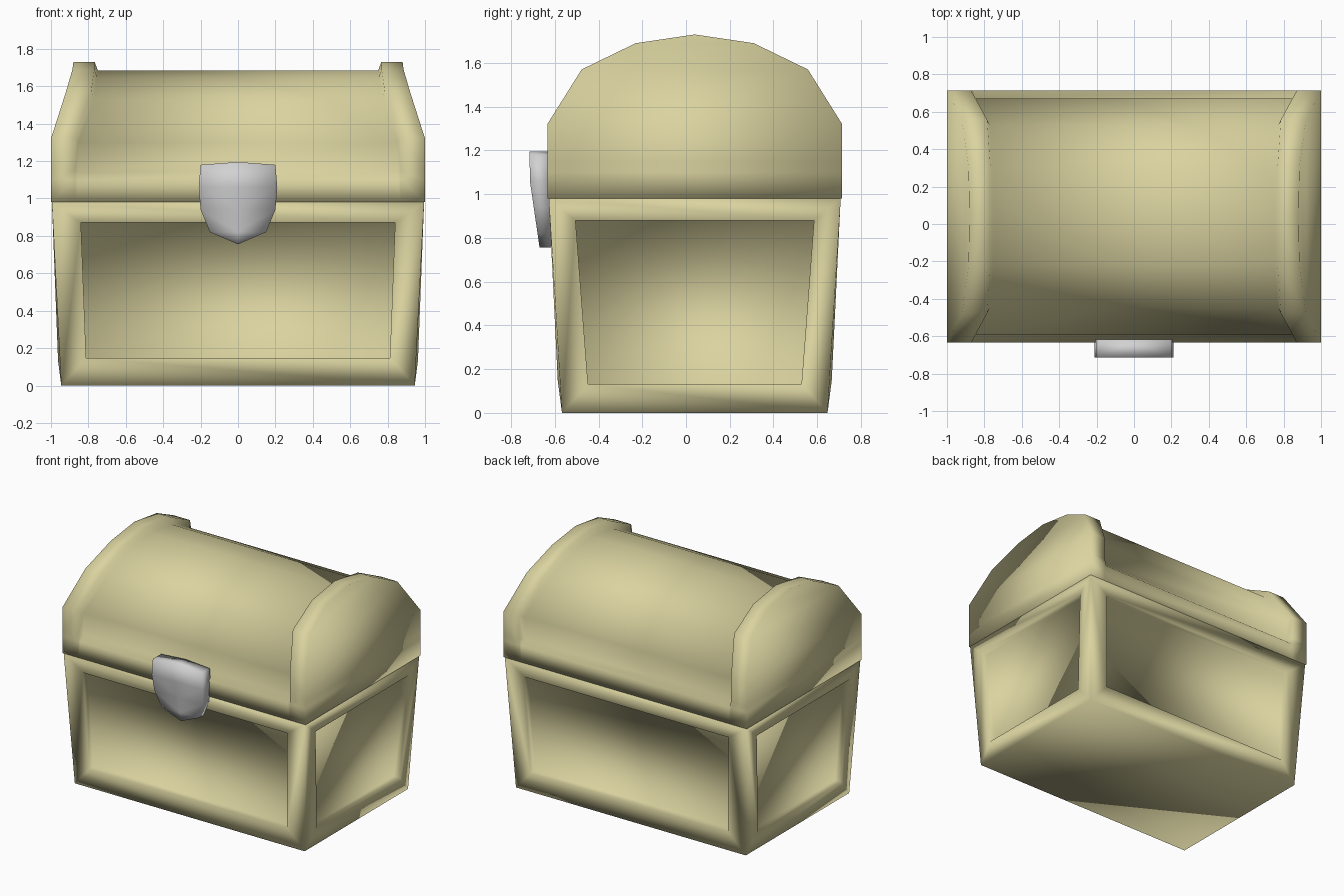
import bpy, bmesh
from mathutils import Vector

if "Cube" in bpy.data.objects:
    bpy.data.objects.remove(bpy.data.objects["Cube"])

CY = 0.04  # depth centre of the chest


def material(name, rgb):
    m = bpy.data.materials.new(name)
    m.diffuse_color = (*rgb, 1)
    m.use_nodes = True
    m.node_tree.nodes["Principled BSDF"].inputs["Base Color"].default_value = m.diffuse_color
    return m


KHAKI = material("khaki wood", (0.70, 0.65, 0.35))
SILVER = material("silver metal", (0.64, 0.64, 0.64))


def finish(bm, name, mat):
    bmesh.ops.remove_doubles(bm, verts=bm.verts, dist=0.0005)
    bmesh.ops.recalc_face_normals(bm, faces=bm.faces)
    for f in bm.faces:
        f.smooth = True
    me = bpy.data.meshes.new(name)
    bm.to_mesh(me)
    bm.free()
    me.materials.append(mat)
    ob = bpy.data.objects.new(name, me)
    bpy.context.collection.objects.link(ob)


def face(bm, pts):
    """Add a face, skipping repeated points."""
    out = []
    for p in map(Vector, pts):
        if all((p - q).length > 0.0005 for q in out):
            out.append(p)
    if len(out) > 2:
        bm.faces.new([bm.verts.new(p) for p in out])


def bridge(bm, a, b):
    """Join two rows of points with quads."""
    for i in range(len(a) - 1):
        face(bm, (a[i], a[i + 1], b[i + 1], b[i]))


# Body: tapered box with a shallow framed recess on all four sides
bm = bmesh.new()
TOP, BOT = (0.995, 0.667, 0.98), (0.945, 0.607, 0.0)
RECESS = 0.05


def body_side(axis, sign, in_top, in_bot):
    """in_top / in_bot: half width and height of the panel opening."""
    def pt(along, out, z):
        v = (along, sign * out) if axis == 1 else (sign * out, along)
        return (v[0], v[1] + CY, z)

    def ring(rows):
        (wt, ot, zt), (wb, ob, zb) = rows
        return [pt(-wt, ot, zt), pt(wt, ot, zt), pt(wb, ob, zb), pt(-wb, ob, zb)]

    def slope(z):  # outward position of the wall, slightly bulged low down
        t = z / TOP[2]
        return BOT[axis] + (TOP[axis] - BOT[axis]) * t + 0.012 * (1 - t)

    o = 1 - axis
    outer = ring(((TOP[o], TOP[axis], TOP[2]), (BOT[o], BOT[axis], BOT[2])))
    rim = ring([(w, slope(z), z) for w, z in (in_top, in_bot)])
    floor = ring([(w, slope(z) - RECESS, z) for w, z in (in_top, in_bot)])
    for a, b in ((outer, rim), (rim, floor)):
        bridge(bm, a + a[:1], b + b[:1])
    face(bm, floor)


for s in (-1, 1):
    body_side(1, s, (0.84, 0.871), (0.812, 0.148))
    body_side(0, s, (0.545, 0.879), (0.488, 0.132))
for hx, hy, z in (TOP, BOT):
    face(bm, [(sx * hx, sy * hy + CY, z) for sx, sy in ((-1, -1), (1, -1), (1, 1), (-1, 1))])
finish(bm, "chest_body", KHAKI)

# Lid half profile: rim y, rim z, outer x, inner x, barrel y, barrel z, barrel end x
HALF = [
    (0.674, 0.98, 1.0, 0.87, 0.674, 0.98, 0.855),
    (0.674, 1.10, 1.0, 0.87, 0.674, 1.10, 0.855),
    (0.674, 1.15, 1.0, 0.87, 0.632, 1.14, 0.855),
    (0.674, 1.32, 1.0, 0.87, 0.632, 1.30, 0.855),
    (0.517, 1.57, 0.92, 0.785, 0.488, 1.53, 0.77),
    (0.270, 1.69, 0.885, 0.768, 0.258, 1.645, 0.752),
    (0.0, 1.73, 0.88, 0.766, 0.0, 1.685, 0.75),
]
PROFILE = [(-r[0], *r[1:4], -r[4], *r[5:]) for r in HALF] + HALF[-2::-1]

bm = bmesh.new()
rows = {}
for s in (-1, 1):
    outer = [(s * r[2], r[0] + CY, r[1]) for r in PROFILE]
    inner = [(s * r[3], r[0] + CY, r[1]) for r in PROFILE]
    barrel = [(s * r[6], r[4] + CY, r[5]) for r in PROFILE]
    bridge(bm, outer, inner)
    bridge(bm, inner, barrel)
    # End wall, folding inward above the shoulder
    face(bm, outer[:4] + outer[-4:])
    for i in (3, 4, 5):
        face(bm, (outer[i], outer[i + 1], outer[-2 - i], outer[-1 - i]))
    rows[s] = (outer, inner, barrel)
bridge(bm, rows[-1][2], rows[1][2])
under = [rows[-1][k] for k in (0, 1, 2)] + [rows[1][k] for k in (2, 1, 0)]
face(bm, [r[0] for r in under] + [r[-1] for r in reversed(under)])
finish(bm, "chest_lid", KHAKI)

# Latch: shield plate whose front slopes back toward its point
OUTLINE = [(0.2, 1.18), (0.21, 1.06), (0.2, 0.94), (0.15, 0.82), (0.0, 0.755)]
MIDDLE = [1.195, 1.06, 0.94, 0.82, 0.755]


def front_y(z):
    return -0.715 + max(0.0, 1.07 - z) * 0.145


bm = bmesh.new()
for s in (-1, 1):
    edge = [(s * x, front_y(z), z) for x, z in OUTLINE]
    mid = [(0, front_y(z), z) for z in MIDDLE]
    back_edge = [(x, -0.618, z) for x, _, z in edge]
    back_mid = [(x, -0.618, z) for x, _, z in mid]
    bridge(bm, edge, mid)
    bridge(bm, back_edge, back_mid)
    bridge(bm, edge, back_edge)
    face(bm, (edge[0], mid[0], back_mid[0], back_edge[0]))
finish(bm, "latch", SILVER)
